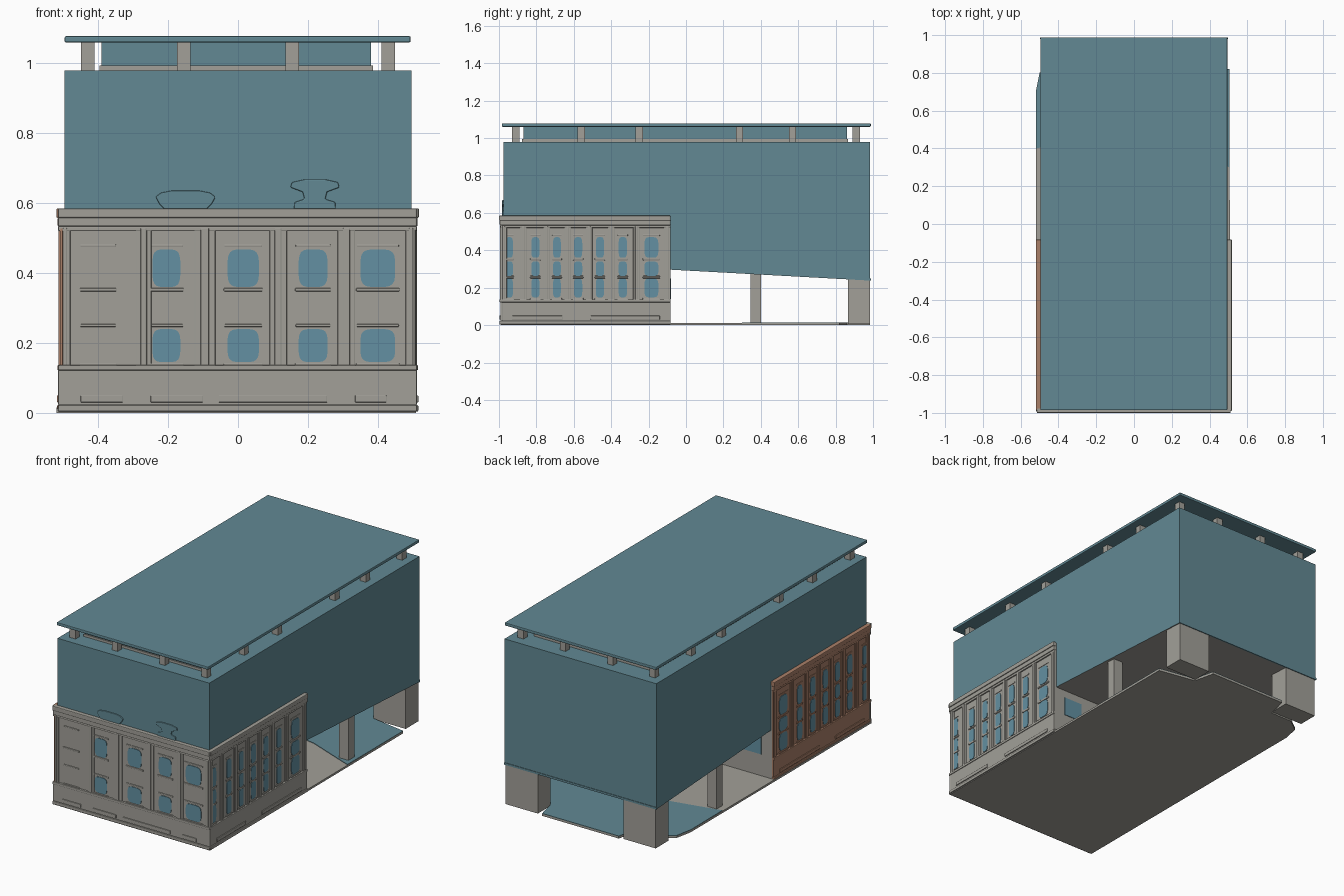
import bpy, bmesh, math
from mathutils import Vector

if "Cube" in bpy.data.objects:
    bpy.data.objects.remove(bpy.data.objects["Cube"])


def material(name, col):
    m = bpy.data.materials.new(name)
    m.diffuse_color = (*col, 1)
    m.use_nodes = True
    m.node_tree.nodes["Principled BSDF"].inputs["Base Color"].default_value = m.diffuse_color
    return m


GRAY = material("stone gray", (0.36, 0.35, 0.315))
BLUE = material("slate blue", (0.122, 0.25, 0.295))
GLASS = material("window blue", (0.125, 0.28, 0.36))
BROWN = material("terracotta brown", (0.40, 0.215, 0.14))


def finish(name, bm, mats, bevel=0.0):
    bmesh.ops.recalc_face_normals(bm, faces=bm.faces[:])
    me = bpy.data.meshes.new(name)
    bm.to_mesh(me)
    bm.free()
    for m in mats:
        me.materials.append(m)
    ob = bpy.data.objects.new(name, me)
    bpy.context.collection.objects.link(ob)
    if bevel:
        b = ob.modifiers.new("soft edges", 'BEVEL')
        b.width, b.segments = bevel, 2
    return ob


def prism(bm, pts, vec):
    # extrude a closed outline along a vector
    a = [bm.verts.new(p) for p in pts]
    b = [bm.verts.new(Vector(p) + Vector(vec)) for p in pts]
    bm.faces.new(a)
    bm.faces.new(b[::-1])
    n = len(a)
    for i in range(n):
        bm.faces.new((a[i], b[i], b[(i + 1) % n], a[(i + 1) % n]))


def box(bm, x0, x1, y0, y1, z0, z1):
    prism(bm, [(x0, y0, z0), (x1, y0, z0), (x1, y1, z0), (x0, y1, z0)], (0, 0, z1 - z0))


# ground slab with ragged rear edge
outline = [(.51, -.99), (.505, .82), (.28, .86), (.25, .985), (-.25, .985), (-.28, .86),
           (-.42, .86), (-.5, .8), (-.52, .7), (-.52, -.99)]
bm = bmesh.new()
prism(bm, [(x, y, 0) for x, y in outline], (0, 0, .012))
finish("ground_slab", bm, [GRAY])

# blue paving at the rear
bm = bmesh.new()
prism(bm, [(x, y, .012) for x, y in [(.505, .3), (.2, .42), (-.15, .48), (-.518, .4)]
           + [p for p in outline[1:9]][::-1]], (0, 0, .003))
finish("rear_paving", bm, [BLUE])

# old building core, brown on the left side
bm = bmesh.new()
box(bm, -.505, .503, -.985, -.083, .01, .578)
core = finish("old_building_core", bm, [GRAY, BROWN])
for p in core.data.polygons:
    if p.normal.x < -.5:
        p.material_index = 1


def facade(name, origin, u, n, span, pilasters, windows, rows, vents, mat, blanks=()):
    """Build one facade; windows are (centre, width), rows are (bottom, top)."""
    O, U, N, Z = Vector(origin), Vector(u), Vector(n), Vector((0, 0, 1))

    def slab(bm, a, b, z0, z1, d, back=.004):
        base = O - N * back
        prism(bm, [base + U * s + Z * z for s, z in ((a, z0), (b, z0), (b, z1), (a, z1))],
              N * (d + back))

    a, b = span
    bm = bmesh.new()
    slab(bm, a, b, .004, .022, .013)
    slab(bm, a, b, .022, .125, .008)
    slab(bm, a, b, .122, .137, .012)
    finish(name + "_plinth", bm, [mat], .003)

    bm = bmesh.new()
    slab(bm, a, b, .520, .535, .007)
    slab(bm, a, b, .533, .560, .011)
    slab(bm, a, b, .558, .585, .015, .012)
    finish(name + "_cornice", bm, [mat], .004)

    bm = bmesh.new()
    for c, w in pilasters:
        slab(bm, c - w / 2, c + w / 2, .13, .53, .005)
        slab(bm, c - w / 5, c + w / 5, .13, .53, .009)
    finish(name + "_pilasters", bm, [mat], .003)

    bm = bmesh.new()
    for c, w in list(windows) + list(blanks):
        for z0, z1 in rows:
            slab(bm, c - w * .62, c + w * .62, z0 - .012, z0 - .003, .005)
            slab(bm, c - w * .6, c + w * .6, z1 + .006, z1 + .014, .003)
    finish(name + "_sills", bm, [mat], .002)

    bm = bmesh.new()
    for s0, s1 in vents:
        slab(bm, s0, s1, .03, .05, .013)
    finish(name + "_base_panels", bm, [mat], .002)

    # rounded window panes
    bm = bmesh.new()
    for c, w in windows:
        for z0, z1 in rows:
            pts = []
            for i in range(20):
                t = 2 * math.pi * (i + .5) / 20
                cs, sn = math.cos(t), math.sin(t)
                pts.append(O + U * (c + w / 2 * math.copysign(abs(cs) ** .5, cs))
                           + Z * ((z0 + z1) / 2 + (z1 - z0) / 2 * math.copysign(abs(sn) ** .5, sn)))
            prism(bm, pts, N * .003)
    finish(name + "_windows", bm, [GLASS])


# front facade
facade("front_facade", (0, -.985, 0), (1, 0, 0), (0, -1, 0), (-.515, .512),
       [(-.495, .03), (-.27, .045), (-.095, .06), (.115, .05), (.31, .05), (.495, .03)],
       [(-.205, .08), (.015, .09), (.215, .083), (.40, .1)],
       [(.145, .24), (.36, .468)],
       [(-.45, -.33), (-.25, -.1), (-.055, .255), (.335, .425)], GRAY, [(-.4, .085)])

# right and left facades
side_pil = [(y, .035) for y in (-.975, -.87, -.745, -.632, -.518, -.40, -.265, -.1)]
side_win = [(-.945, .04), (-.805, .045), (-.69, .042), (-.577, .045), (-.46, .045),
            (-.338, .045), (-.185, .075)]
side_rows = [(.148, .25), (.262, .34), (.36, .47)]
side_vents = [(-.93, -.66), (-.51, -.14)]
facade("right_facade", (.503, 0, 0), (0, 1, 0), (1, 0, 0), (-.99, -.083),
       side_pil, side_win, side_rows, side_vents, GRAY)
facade("left_facade", (-.505, 0, 0), (0, 1, 0), (-1, 0, 0), (-.985, -.083),
       side_pil, side_win, side_rows, side_vents, BROWN)

# rear wall windows under the overhang
bm = bmesh.new()
for i in range(4):
    x = -.375 + i * .25
    box(bm, x - .06, x + .06, -.085, -.079, .14, .25)
finish("rear_wall_windows", bm, [GLASS])

# large upper volume with sloping gray underside
bm = bmesh.new()
prism(bm, [(-.496, y, z) for y, z in ((-.976, .345), (.985, .238), (.985, .98), (-.976, .98))],
      (.992, 0, 0))
upper = finish("upper_volume", bm, [BLUE, GRAY])
for p in upper.data.polygons:
    if p.normal.z < -.5:
        p.material_index = 1

# trim at the lower edge of the rear face
bm = bmesh.new()
box(bm, -.498, .498, .98, .988, .238, .25)
finish("rear_bottom_trim", bm, [BLUE])

# supports at the rear and middle
for side, s in (("left", -1), ("right", 1)):
    for nm, xa, xb, y0, y1, zt in (("rear_pier", .28, .49, .865, .983, .25),
                                   ("middle_column", .42, .48, .345, .40, .285)):
        bm = bmesh.new()
        box(bm, min(s * xa, s * xb), max(s * xa, s * xb), y0, y1, .005, zt)
        finish(side + "_" + nm, bm, [GRAY])

# recessed top storey
bm = bmesh.new()
box(bm, -.39, .38, -.87, .86, .98, 1.065)
finish("top_storey", bm, [BLUE])
bm = bmesh.new()
box(bm, -.396, .386, -.876, .866, .978, .994)
finish("top_storey_base", bm, [GRAY])

# small roof posts around the edge
bm = bmesh.new()
spots = [(s * .43, y) for s in (-1, 1) for y in (-.91, -.56, -.25, .285, .57, .91)]
spots += [(s * .155, y) for s in (-1, 1) for y in (-.91, .91)]
for x, y in spots:
    box(bm, x - .019, x + .019, y - .019, y + .019, .978, 1.065)
finish("roof_posts", bm, [GRAY])

# flat roof
bm = bmesh.new()
box(bm, -.496, .494, -.985, .988, 1.06, 1.078)
finish("roof_slab", bm, [BLUE], .004)


# shallow urn reliefs on the front ledge
def urn(name, x, profile):
    bm = bmesh.new()
    prism(bm, [(x + r, -.974, z) for r, z in profile]
          + [(x - r, -.974, z) for r, z in reversed(profile)], (0, -.009, 0))
    finish(name, bm, [BLUE], .003)


urn("bowl_relief", -.15, [(.06, .582), (.075, .598), (.086, .618), (.07, .63), (.04, .636)])
urn("goblet_relief", .22, [(.06, .582), (.058, .603), (.03, .612), (.035, .632),
                           (.07, .645), (.066, .66), (.03, .668)])
